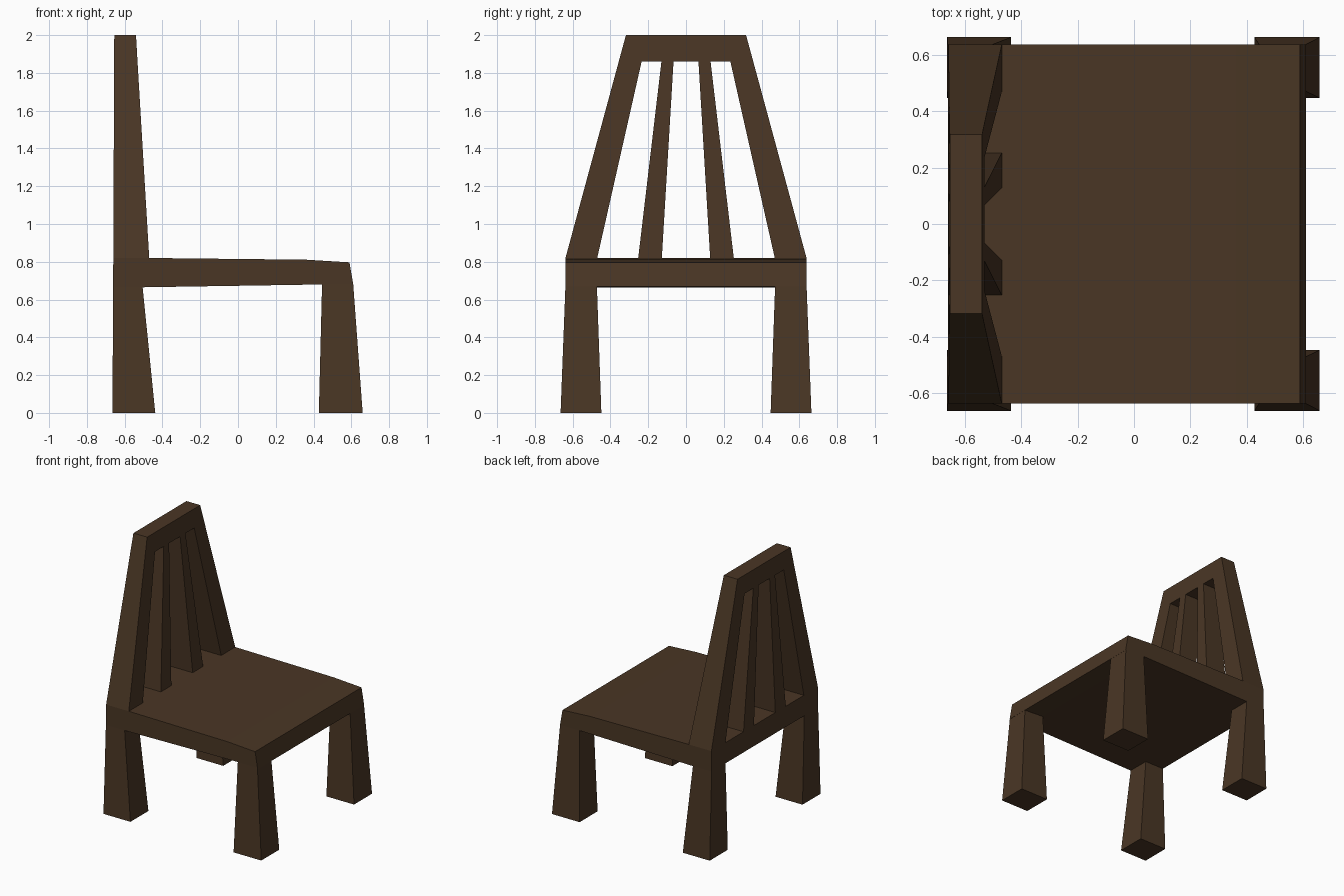
import bpy, bmesh

if "Cube" in bpy.data.objects:
    bpy.data.objects.remove(bpy.data.objects["Cube"])

wood = bpy.data.materials.new("dark_wood")
wood.diffuse_color = (0.068, 0.037, 0.018, 1)
wood.use_nodes = True
wood.node_tree.nodes["Principled BSDF"].inputs["Base Color"].default_value = wood.diffuse_color


def finish(name, bm):
    bmesh.ops.recalc_face_normals(bm, faces=bm.faces)
    me = bpy.data.meshes.new(name)
    bm.to_mesh(me)
    bm.free()
    me.materials.append(wood)
    ob = bpy.data.objects.new(name, me)
    bpy.context.collection.objects.link(ob)
    return ob


def taper(name, z0, x0, y0, z1, x1, y1):
    """Four-sided bar between a lower and an upper rectangle (x and y ranges)."""
    bm = bmesh.new()
    rings = []
    for z, (xa, xb), (ya, yb) in ((z0, x0, y0), (z1, x1, y1)):
        rings.append([bm.verts.new((x, y, z)) for x, y in
                      ((xa, ya), (xb, ya), (xb, yb), (xa, yb))])
    low, high = rings
    bm.faces.new(low)
    bm.faces.new(high)
    for i in range(4):
        j = (i + 1) % 4
        bm.faces.new((low[i], low[j], high[j], high[i]))
    return finish(name, bm)


# Seat: side profile extruded across the width
profile = [(-0.662, 0.665), (-0.505, 0.665), (0.445, 0.68), (0.612, 0.67),
           (0.59, 0.797), (0.36, 0.811), (-0.47, 0.82), (-0.66, 0.82)]
bm = bmesh.new()
face = bm.faces.new([bm.verts.new((x, -0.638, z)) for x, z in profile])
ext = bmesh.ops.extrude_face_region(bm, geom=[face])
bmesh.ops.translate(bm, vec=(0, 1.276, 0),
                    verts=[v for v in ext["geom"] if isinstance(v, bmesh.types.BMVert)])
finish("seat", bm)

# Depth ranges (x) of the backrest at seat, rail underside and top
SEAT_X, RAIL_X, TOP_X = (-0.66, -0.47), (-0.656, -0.532), (-0.655, -0.54)

for side, s in (("right", 1), ("left", -1)):
    def span(a, b):
        return (s * a, s * b)

    # Legs, flared toward the floor
    taper(f"rear_leg_{side}", 0, (-0.664, -0.438), span(0.448, 0.664),
          0.666, (-0.662, -0.505), span(0.472, 0.638))
    taper(f"front_leg_{side}", 0, (0.428, 0.66), span(0.448, 0.664),
          0.68, (0.445, 0.61), span(0.472, 0.638))
    # Leaning back posts and inner slats
    taper(f"back_post_{side}", 0.82, SEAT_X, span(0.47, 0.638),
          1.86, RAIL_X, span(0.235, 0.356))
    taper(f"back_slat_{side}", 0.82, SEAT_X, span(0.128, 0.253),
          1.86, RAIL_X, span(0.066, 0.13))

# Top rail
taper("top_rail", 1.86, RAIL_X, (-0.356, 0.356), 2.0, TOP_X, (-0.318, 0.318))
